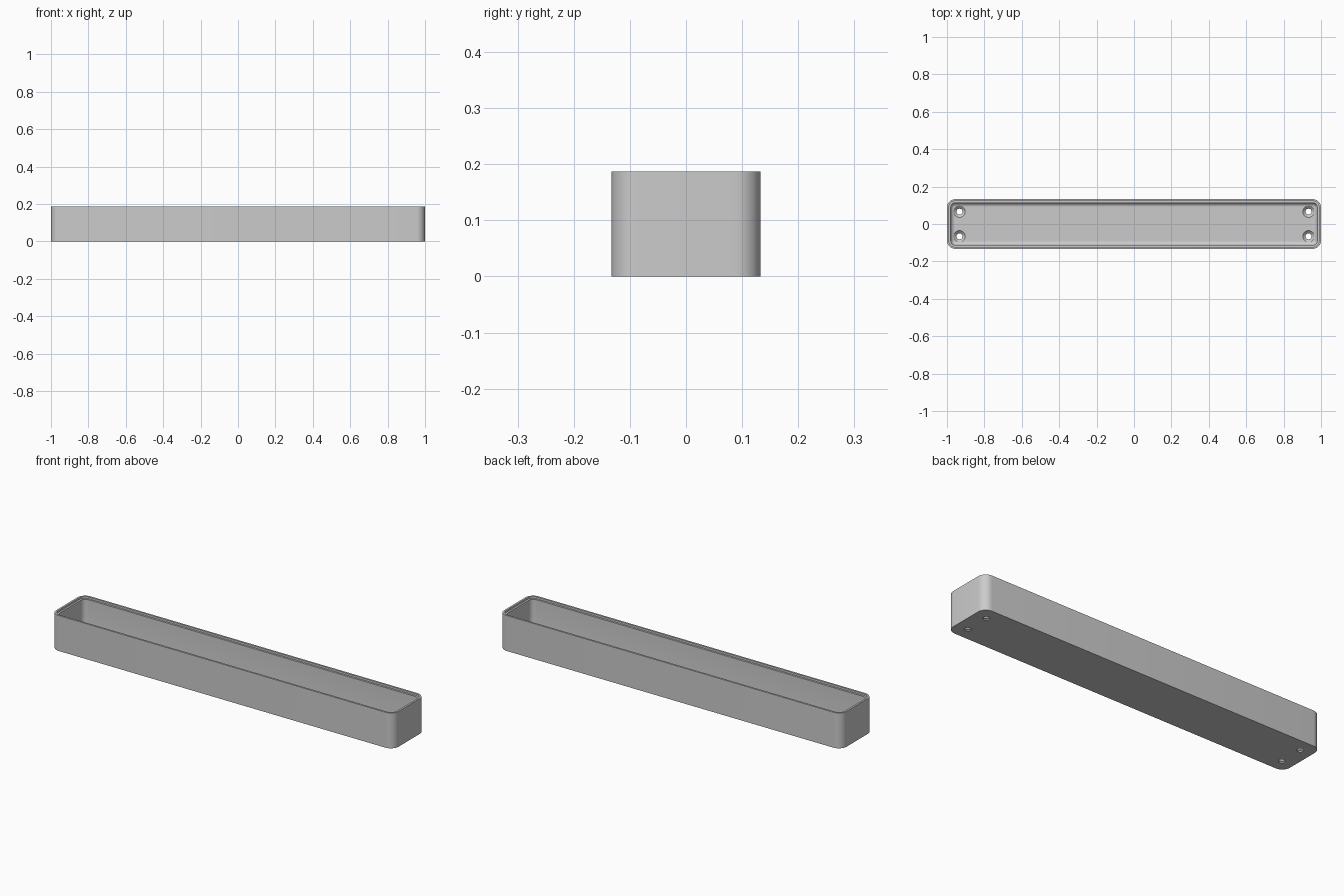
import bpy
import bmesh
from math import pi, sin, cos

cube = bpy.data.objects.get("Cube")
if cube:
    bpy.data.objects.remove(cube, do_unlink=True)

HALF_X, HALF_Y, HEIGHT = 1.0, 0.133, 0.187
CORNER, WALL, FLOOR, FILLET = 0.045, 0.02, 0.02, 0.022
STEPS = 10

grey = bpy.data.materials.new("plain grey")
grey.use_nodes = True
colour = (0.6, 0.6, 0.6, 1)
grey.diffuse_color = colour
grey.node_tree.nodes["Principled BSDF"].inputs["Base Color"].default_value = colour


def rounded_loop(inset, z):
    """Points of a rounded rectangle, pulled in from the outer outline."""
    r = CORNER - inset
    points = []
    for quarter, (sx, sy) in enumerate([(1, 1), (-1, 1), (-1, -1), (1, -1)]):
        for i in range(STEPS + 1):
            a = (quarter + i / STEPS) * pi / 2
            points.append((sx * (HALF_X - CORNER) + r * cos(a),
                           sy * (HALF_Y - CORNER) + r * sin(a), z))
    return points


def circle_loop(radius, z, cx, cy, count=32):
    return [(cx + radius * cos(2 * pi * i / count),
             cy + radius * sin(2 * pi * i / count), z) for i in range(count)]


def loft(name, loops):
    """Bridge a stack of loops and cap both ends."""
    bm = bmesh.new()
    rings = [[bm.verts.new(p) for p in loop] for loop in loops]
    for low, high in zip(rings, rings[1:]):
        n = len(low)
        for i in range(n):
            j = (i + 1) % n
            bm.faces.new((low[i], low[j], high[j], high[i]))
    bm.faces.new(rings[0][::-1])
    bm.faces.new(rings[-1])
    bmesh.ops.recalc_face_normals(bm, faces=bm.faces[:])
    mesh = bpy.data.meshes.new(name)
    bm.to_mesh(mesh)
    bm.free()
    mesh.materials.append(grey)
    obj = bpy.data.objects.new(name, mesh)
    bpy.context.collection.objects.link(obj)
    return obj


# Tray wall section: outer face, rim, lid recess, inner face, floor fillet
section = [(0, 0), (0, HEIGHT), (0.01, HEIGHT), (0.01, HEIGHT - 0.01),
           (WALL, HEIGHT - 0.01)]
for i in range(9):
    a = i / 8 * pi / 2
    section.append((WALL + FILLET * (1 - cos(a)), FLOOR + FILLET * (1 - sin(a))))
tray = loft("tray", [rounded_loop(d, z) for d, z in section])

# Countersunk screw holes near the four corners
bpy.context.view_layer.objects.active = tray
for sx in (-1, 1):
    for sy in (-1, 1):
        profile = [(0.016, -0.02), (0.016, 0.006), (0.032, 0.021), (0.032, 0.06)]
        cutter = loft("screw_hole_cutter",
                      [circle_loop(r, z, sx * 0.933, sy * 0.066) for r, z in profile])
        cutter.hide_render = True
        cut = tray.modifiers.new("screw hole", "BOOLEAN")
        cut.operation = "DIFFERENCE"
        cut.solver = "EXACT"
        cut.object = cutter
        bpy.ops.object.modifier_apply(modifier=cut.name)
        bpy.data.objects.remove(cutter, do_unlink=True)

# Smooth the rounded corners, keep the rim and hole edges sharp
bpy.ops.object.select_all(action="DESELECT")
tray.select_set(True)
bpy.ops.object.shade_smooth_by_angle(angle=pi / 6)
